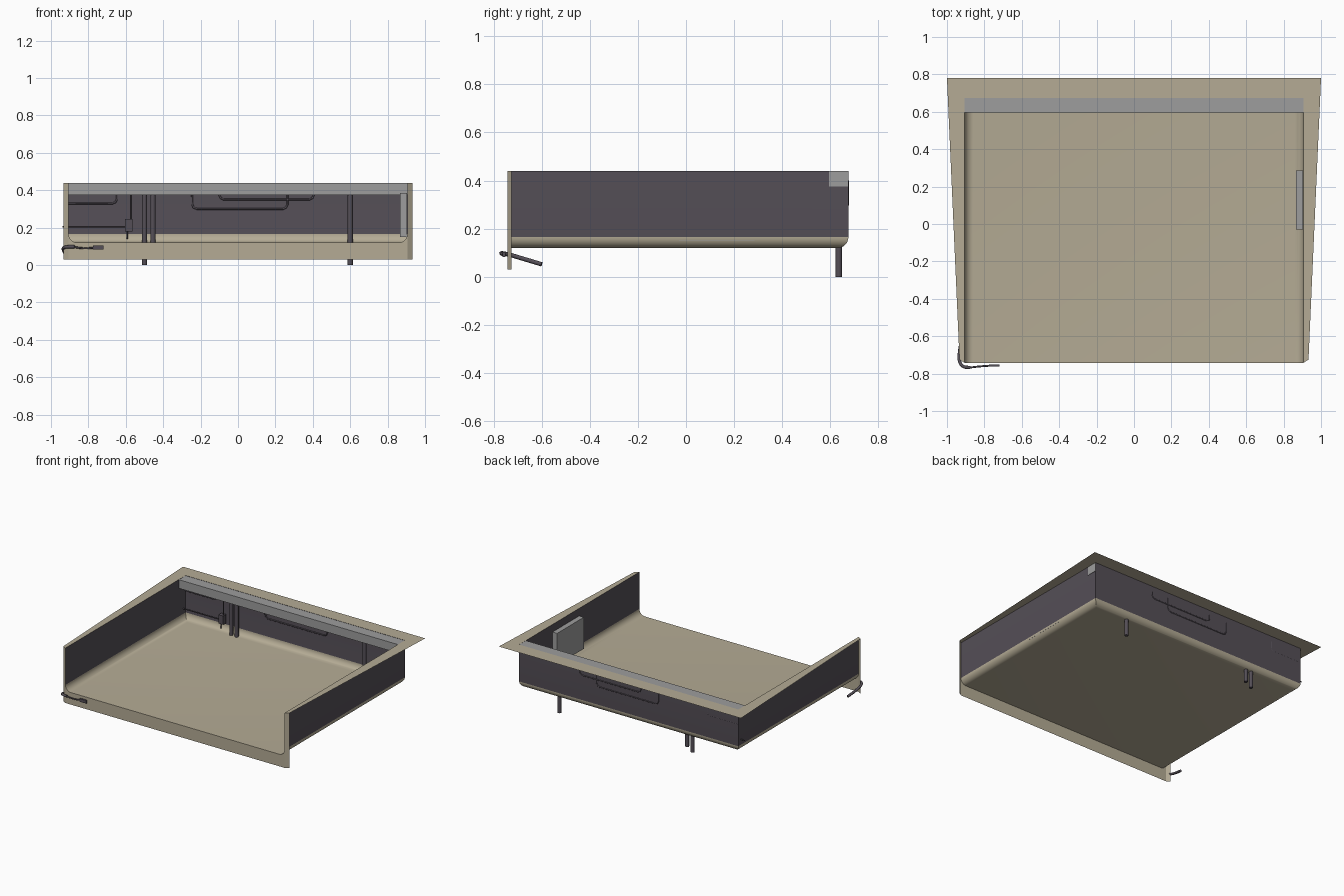
import bpy, bmesh, math

if "Cube" in bpy.data.objects:
    bpy.data.objects.remove(bpy.data.objects["Cube"])

X, YF, YB, ZT, ZF, R = 0.905, -0.743, 0.675, 0.44, 0.12, 0.045


def material(name, rgb):
    m = bpy.data.materials.new(name)
    m.diffuse_color = (*rgb, 1)
    m.use_nodes = True
    m.node_tree.nodes["Principled BSDF"].inputs["Base Color"].default_value = m.diffuse_color
    return m


BEIGE = material("beige", (0.46, 0.41, 0.30))
DARK = material("dark plum", (0.09, 0.078, 0.095))
GREY = material("grey", (0.34, 0.34, 0.34))


def mesh_obj(name, verts, faces, mats):
    me = bpy.data.meshes.new(name)
    me.from_pydata(verts, [], faces)
    for m in mats:
        me.materials.append(m)
    ob = bpy.data.objects.new(name, me)
    bpy.context.collection.objects.link(ob)
    return ob


def box(name, lo, hi, mat):
    v = [(x, y, z) for x in (lo[0], hi[0]) for y in (lo[1], hi[1]) for z in (lo[2], hi[2])]
    f = [(0, 1, 3, 2), (4, 6, 7, 5), (0, 4, 5, 1), (2, 3, 7, 6), (0, 2, 6, 4), (1, 5, 7, 3)]
    return mesh_obj(name, v, f, [mat])


def tube(name, pts, r, mat=DARK, smooth=False):
    cu = bpy.data.curves.new(name, 'CURVE')
    cu.dimensions = '3D'
    cu.bevel_depth = r
    cu.bevel_resolution = 2
    cu.use_fill_caps = True
    cu.resolution_u = 6
    if smooth:
        sp = cu.splines.new('BEZIER')
        sp.bezier_points.add(len(pts) - 1)
        for b, p in zip(sp.bezier_points, pts):
            b.co = p
            b.handle_left_type = b.handle_right_type = 'AUTO'
    else:
        sp = cu.splines.new('POLY')
        sp.points.add(len(pts) - 1)
        for b, p in zip(sp.points, pts):
            b.co = (*p, 1)
    cu.materials.append(mat)
    ob = bpy.data.objects.new(name, cu)
    bpy.context.collection.objects.link(ob)
    return ob


# tray: three dark walls blending through a rounded beige cove into the floor
N = 8
cove = [(R * (1 - math.cos(a)), ZF + R * (1 - math.sin(a)))
        for a in (i * math.pi / 2 / N for i in range(N + 1))]
rings = [(0, ZT)] + cove
verts, faces = [], []
for d, z in rings:
    verts += [(-X + d, YF, z), (-X + d, YB - d, z), (X - d, YB - d, z), (X - d, YF, z)]
for i in range(len(rings) - 1):
    for j in range(3):
        a = 4 * i + j
        faces.append((a, a + 4, a + 5, a + 1))
n = len(verts)
faces.append((n - 4, n - 1, n - 2, n - 3))
tray = mesh_obj("tray", verts, faces, [BEIGE, DARK])
for p in tray.data.polygons:
    p.material_index = 1 if p.center.z > ZF + R else 0
bpy.context.view_layer.objects.active = tray
tray.select_set(True)
bpy.ops.object.shade_smooth_by_angle(angle=math.radians(35))

# front apron under the rounded opening, with corner strips turned back
prof = [(-X + d, z) for d, z in cove] + [(X - d, z) for d, z in reversed(cove)]
verts, faces = [], []
for x, z in prof:
    verts += [(x, YF, 0.03), (x, YF, z)]
for i in range(len(prof) - 1):
    a = 2 * i
    faces.append((a, a + 2, a + 3, a + 1))
for s in (-1, 1):
    k = len(verts)
    verts += [(s * X, YF, 0.03), (s * 0.933, -0.725, 0.03),
              (s * 0.933, -0.725, ZT), (s * X, YF, ZT)]
    faces.append((k, k + 1, k + 2, k + 3) if s > 0 else (k + 3, k + 2, k + 1, k))
mesh_obj("front_apron", verts, faces, [BEIGE])

# flat top rim, wider towards the back
verts = [(-0.933, -0.725, ZT), (-1, 0.78, ZT), (1, 0.78, ZT), (0.933, -0.725, ZT),
         (-X, YF, ZT), (-X, YB, ZT), (X, YB, ZT), (X, YF, ZT)]
mesh_obj("top_rim", verts, [(i, i + 4, i + 5, i + 1) for i in range(3)], [BEIGE])

# grey back beam and side panel
box("back_beam", (-0.907, 0.595, 0.375), (0.907, 0.674, 0.439), GREY)
box("side_panel", (0.865, -0.03, 0.15), (0.903, 0.285, 0.385), GREY)

# upright pipes passing through the floor
for i, (x, z) in enumerate([(-0.5, 0.0), (-0.455, 0.03), (0.6, 0.0)]):
    tube(f"pipe_{i}", [(x, 0.635, z), (x, 0.635, 0.40)], 0.014)

# thin hanging lines on the back wall
for i, (x0, x1, z) in enumerate([(-0.245, 0.265, 0.30), (-0.1, 0.405, 0.35)]):
    c = 0.025
    tube(f"wall_line_{i}", [(x0, 0.673, 0.40), (x0, 0.673, z + c), (x0 + c * .3, 0.673, z + c * .3),
                            (x0 + c, 0.673, z), (x1 - c, 0.673, z), (x1 - c * .3, 0.673, z + c * .3),
                            (x1, 0.673, z + c), (x1, 0.673, 0.40)], 0.005)
tube("wall_line_left", [(-0.905, 0.671, 0.33), (-0.67, 0.671, 0.33), (-0.655, 0.671, 0.336),
                        (-0.648, 0.671, 0.35), (-0.648, 0.671, 0.40)], 0.005)

# valve block with its lines
box("valve", (-0.603, 0.63, 0.18), (-0.563, 0.665, 0.245), DARK)
tube("valve_feed", [(-0.937, 0.645, 0.205), (-0.6, 0.645, 0.205)], 0.004)
tube("valve_riser", [(-0.57, 0.645, 0.24), (-0.57, 0.645, 0.40)], 0.004)
tube("valve_drain", [(-0.593, 0.645, 0.19), (-0.593, 0.645, 0.14)], 0.004)

# cable and plug wrapping round the front left corner
tube("cable", [(-0.915, -0.60, 0.052), (-0.932, -0.68, 0.076), (-0.932, -0.735, 0.092),
               (-0.915, -0.76, 0.097), (-0.875, -0.768, 0.098)], 0.009, smooth=True)
tube("thin_wire", [(-0.88, -0.768, 0.097), (-0.83, -0.762, 0.09), (-0.765, -0.757, 0.092)],
     0.005, smooth=True)
box("plug", (-0.775, -0.762, 0.082), (-0.72, -0.75, 0.104), DARK)
